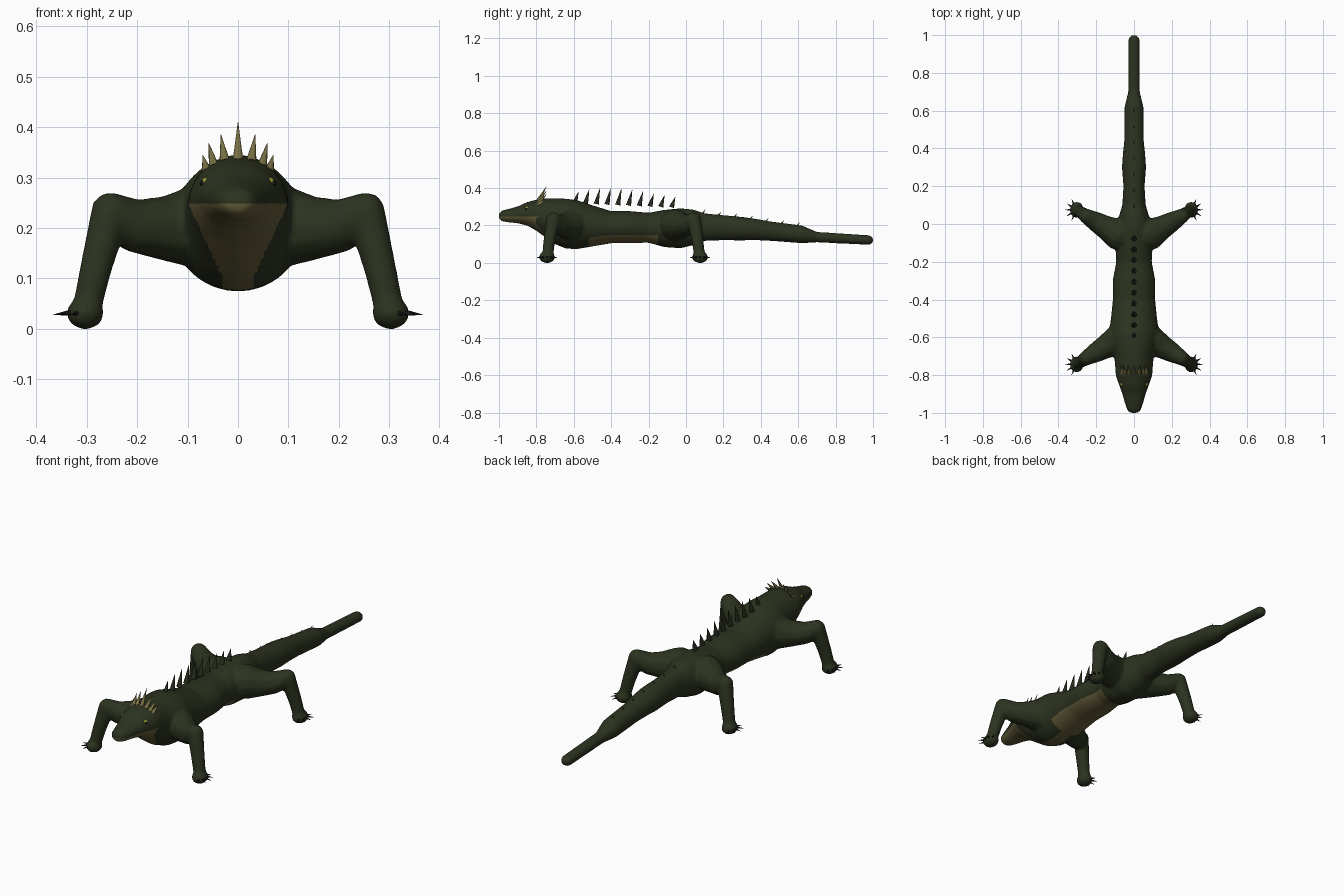
import bpy, bmesh, math
from mathutils import Vector, Matrix

cube = bpy.data.objects.get("Cube")
if cube:
    bpy.data.objects.remove(cube, do_unlink=True)


def material(name, rgb):
    m = bpy.data.materials.new(name)
    m.use_nodes = True
    m.diffuse_color = (*rgb, 1)
    bsdf = m.node_tree.nodes["Principled BSDF"]
    bsdf.inputs["Base Color"].default_value = (*rgb, 1)
    bsdf.inputs["Roughness"].default_value = .8
    return m


green = material("dark green skin", (.025, .033, .014))
tan = material("tan belly", (.125, .105, .04))
horn = material("olive horn", (.19, .165, .06))
dark_spike = material("dark spine", (.019, .024, .012))
black = material("black claw", (.008, .008, .008))
yellow = material("yellow eye", (.3, .3, .03))


def finish(bm, name, *mats):
    mesh = bpy.data.meshes.new(name)
    bm.to_mesh(mesh)
    bm.free()
    obj = bpy.data.objects.new(name, mesh)
    bpy.context.collection.objects.link(obj)
    for m in mats:
        mesh.materials.append(m)
    mesh.shade_smooth()
    mesh.set_sharp_from_angle(angle=math.radians(50))
    return obj


def ball(bm, centre, size, detail=2):
    matrix = Matrix.Translation(centre) @ Matrix.Diagonal((*size, 1))
    bmesh.ops.create_icosphere(bm, subdivisions=detail, radius=1, matrix=matrix)


def spike(bm, base, tip, radius, sides=10):
    base, tip = Vector(base), Vector(tip)
    d = tip - base
    turn = d.to_track_quat('Z', 'Y').to_matrix().to_4x4()
    bmesh.ops.create_cone(bm, cap_ends=True, segments=sides, radius1=radius,
                          radius2=radius * .04, depth=d.length,
                          matrix=Matrix.Translation((base + tip) / 2) @ turn)


# Trunk, head and tail: y, half width, top, bottom
SECTIONS = [
    (-1, .022, .265, .235), (-.985, .036, .28, .223), (-.95, .048, .288, .217),
    (-.9, .062, .302, .212), (-.85, .08, .325, .2), (-.8, .097, .338, .172),
    (-.75, .1, .345, .135), (-.7, .105, .345, .1), (-.64, .125, .343, .076),
    (-.58, .133, .335, .074), (-.5, .122, .308, .088), (-.4, .112, .277, .105),
    (-.3, .113, .277, .106), (-.2, .094, .268, .108), (-.12, .098, .283, .085),
    (-.03, .098, .292, .078), (.04, .08, .285, .095), (.1, .062, .265, .118),
    (.2, .056, .255, .121), (.3, .064, .246, .12), (.36, .06, .238, .122),
    (.45, .051, .222, .118), (.62, .05, .2, .105), (.7, .031, .166, .11),
    (.98, .029, .148, .096), (1, .016, .136, .108),
]
RING = 40
bm = bmesh.new()
rings = []
for y, w, top, bottom in SECTIONS:
    ring = []
    for i in range(RING):
        a = math.tau * i / RING
        z = (top + bottom) / 2 + (top - bottom) / 2 * math.sin(a)
        ring.append(bm.verts.new((w * math.cos(a), y, z)))
    rings.append(ring)
for r, s in zip(rings, rings[1:]):
    for i in range(RING):
        j = (i + 1) % RING
        bm.faces.new((r[i], r[j], s[j], s[i]))
bm.faces.new(rings[0])
bm.faces.new(rings[-1])
bmesh.ops.recalc_face_normals(bm, faces=bm.faces)

# Legs as beaded chains: x, reach along y, z, radius
LEG = [(.075, .01, .203, .086), (.14, .045, .199, .066), (.2, .08, .203, .054),
       (.253, .11, .232, .04), (.282, .13, .12, .033), (.3, .14, .04, .03)]
HIPS = [(-.6, -1), (-.068, 1)]
STEPS = 10
for hip, way in HIPS:
    for side in (-1, 1):
        for p, q in zip(LEG, LEG[1:]):
            for k in range(STEPS + 1):
                x, d, z, r = Vector(p).lerp(Vector(q), k / STEPS)
                ball(bm, (side * x, hip + way * d, z), (r, r, r))
        ball(bm, (side * .303, hip + way * .143, .031), (.037, .043, .032), 3)
body = finish(bm, "body", green, tan)

# Fuse everything into one soft skin
remesh = body.modifiers.new("fuse", 'REMESH')
remesh.mode = 'VOXEL'
remesh.voxel_size = .007
soften = body.modifiers.new("soften", 'SMOOTH')
soften.factor = .5
soften.iterations = 7
graph = bpy.context.evaluated_depsgraph_get()
skin = bpy.data.meshes.new_from_object(body.evaluated_get(graph))
body.modifiers.clear()
body.data = skin
skin.materials.clear()
skin.materials.append(green)
skin.materials.append(tan)


# Pale jaw, tapering throat and belly
def is_pale(c):
    if c.y < -.87:
        return c.z < .247
    if c.y < -.52:
        taper = max(.03, .03 + .46 * (c.z - .1))
        return c.z < .247 and abs(c.x) < taper
    return c.y < -.15 and c.z < .148 and abs(c.x) < .1


for face in skin.polygons:
    face.material_index = 1 if is_pale(face.center) else 0
skin.shade_smooth()

# Row of tall spines over the back
bm = bmesh.new()
HEIGHTS = [.06, .075, .083, .085, .087, .083, .078, .068, .062, .055]
for i, h in enumerate(HEIGHTS):
    y = -.595 + .0575 * i
    z = .32 - .0025 * i
    spike(bm, (0, y, z), (0, y + .02, z + h), .014, 12)
finish(bm, "back_spines", dark_spike)

# Small spines along the tail
bm = bmesh.new()
for i in range(7):
    y = .08 + .084 * i
    z = .262 - .0115 * i
    spike(bm, (0, y, z - .01), (0, y + .024, z + .024), .009, 8)
finish(bm, "tail_spines", horn)

# Crown of horns on the back of the head
bm = bmesh.new()
CROWN = [(0, .332, 0, .41), (.026, .33, .034, .385),
         (.047, .32, .058, .368), (.061, .31, .07, .345)]
for x, z, tip_x, tip_z in CROWN:
    for side in (-1, 1) if x else (1,):
        spike(bm, (side * x, -.79, z), (side * tip_x, -.745, tip_z), .011, 10)
finish(bm, "head_horns", horn)

# Eyes and pupils
for name, mat, shift, r in (("eyes", yellow, 0, .012), ("pupils", black, .008, .006)):
    bm = bmesh.new()
    for side in (-1, 1):
        ball(bm, (side * (.062 + shift), -.848 - shift * .5, .289), (r, r, r), 3)
    finish(bm, name, mat)

# Claws fanning out from each foot
bm = bmesh.new()
for hip, way in HIPS:
    foot = hip + way * .143
    for side in (-1, 1):
        for k in range(5):
            a = math.radians(-64 + 32 * k)
            out = Vector((side * math.cos(a), math.sin(a), 0))
            root = Vector((side * .303, foot, .032))
            spike(bm, root + out * .03, root + out * .064 - Vector((0, 0, .004)),
                  .006, 8)
finish(bm, "claws", black)
